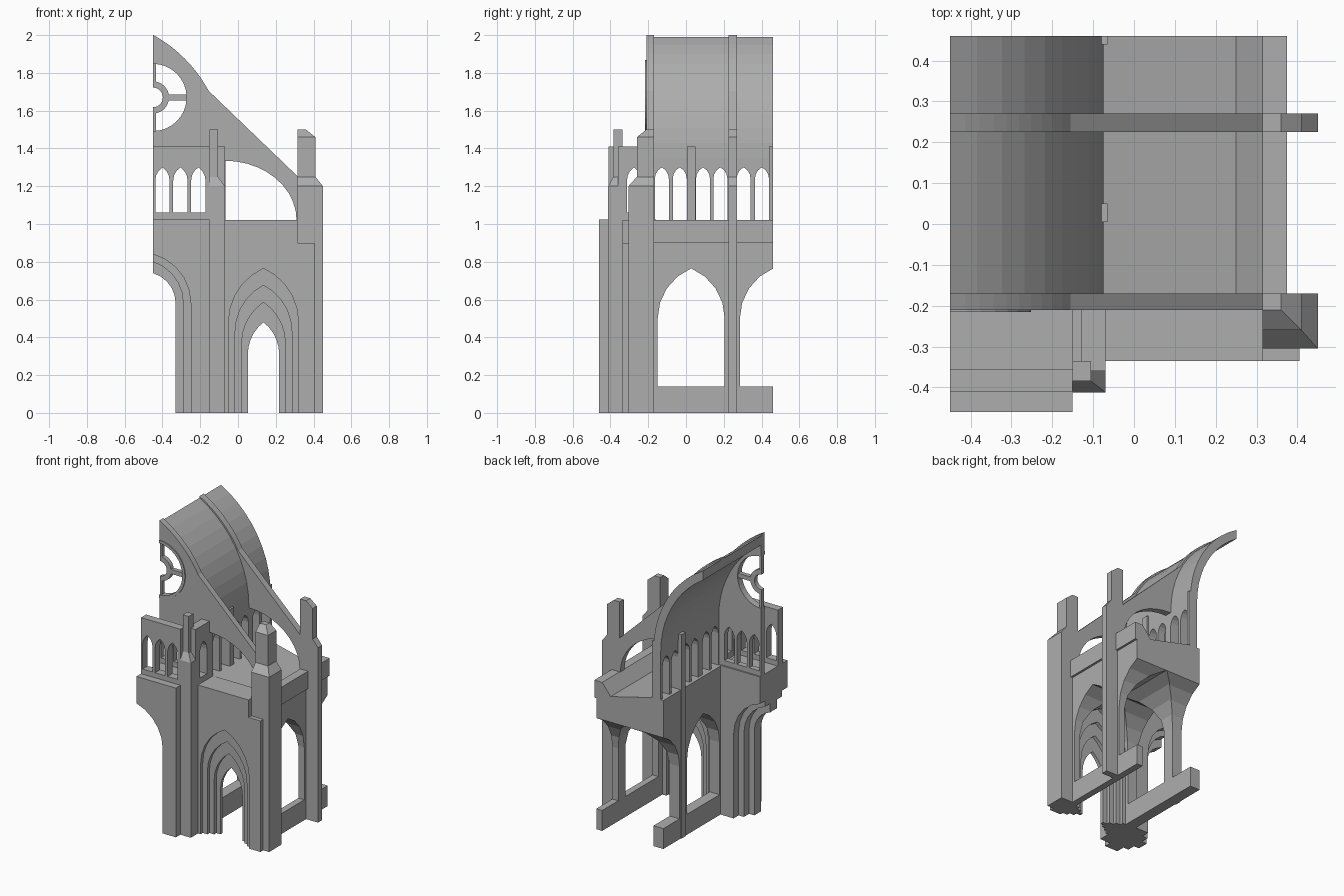
import bpy, bmesh, math

cube = bpy.data.objects.get("Cube")
if cube:
    bpy.data.objects.remove(cube, do_unlink=True)

stone = bpy.data.materials.new("grey_stone")
stone.use_nodes = True
GREY = (0.42, 0.42, 0.42, 1)
stone.diffuse_color = GREY
stone.node_tree.nodes["Principled BSDF"].inputs["Base Color"].default_value = GREY


def make(name, bm):
    bmesh.ops.recalc_face_normals(bm, faces=bm.faces)
    mesh = bpy.data.meshes.new(name)
    bm.to_mesh(mesh)
    bm.free()
    mesh.materials.append(stone)
    obj = bpy.data.objects.new(name, mesh)
    bpy.context.collection.objects.link(obj)
    return obj


def prism(name, pts, axis, a, b):
    """Extrude an outline: (x, z) along y, or (y, z) along x."""
    bm = bmesh.new()
    place = (lambda u, v, t: (u, t, v)) if axis == "y" else (lambda u, v, t: (t, u, v))
    lo = [bm.verts.new(place(u, v, a)) for u, v in pts]
    hi = [bm.verts.new(place(u, v, b)) for u, v in pts]
    bm.faces.new(lo)
    bm.faces.new(hi)
    for i in range(len(pts)):
        j = (i + 1) % len(pts)
        bm.faces.new((lo[i], lo[j], hi[j], hi[i]))
    return make(name, bm)


def taper(name, base, z0, top, z1):
    """Solid between two rectangles given as x0, x1, y0, y1."""
    bm = bmesh.new()
    rings = []
    for (x0, x1, y0, y1), z in ((base, z0), (top, z1)):
        rings.append([bm.verts.new(p) for p in
                      ((x0, y0, z), (x1, y0, z), (x1, y1, z), (x0, y1, z))])
    bm.faces.new(rings[0])
    bm.faces.new(rings[1])
    for i in range(4):
        j = (i + 1) % 4
        bm.faces.new((rings[0][i], rings[0][j], rings[1][j], rings[1][i]))
    return make(name, bm)


def box(name, x0, x1, y0, y1, z0, z1):
    return taper(name, (x0, x1, y0, y1), z0, (x0, x1, y0, y1), z1)


def arch(c, w, z0, spring, apex, n=4):
    """Pointed arch outline with centre c and half width w."""
    h = apex - spring
    r = (w * w + h * h) / (2 * w)
    end = math.atan2(h, r - w)
    side = [(w - r + r * math.cos(end * i / n), spring + r * math.sin(end * i / n))
            for i in range(n + 1)]
    return ([(c - w, z0), (c + w, z0)] + [(c + x, z) for x, z in side]
            + [(c - x, z) for x, z in reversed(side[:-1])])


def cut(obj, pts, axis):
    cutter = prism("cutter", pts, axis, -1, 1)
    cutter.hide_render = True
    mod = obj.modifiers.new("opening", "BOOLEAN")
    mod.operation = "DIFFERENCE"
    mod.solver = "EXACT"
    mod.object = cutter
    bpy.context.view_layer.objects.active = obj
    bpy.ops.object.modifier_apply(modifier=mod.name)
    bpy.data.objects.remove(cutter, do_unlink=True)


def curve(r, end_x=None, n=10):
    """Nave vault arc from the crown at x = -0.45 downwards."""
    cx, cz = -0.809, 1.35
    a0 = math.acos((-0.45 - cx) / r)
    a1 = 0 if end_x is None else math.acos((end_x - cx) / r)
    return [(cx + r * math.cos(a0 + (a1 - a0) * i / n),
             cz + r * math.sin(a0 + (a1 - a0) * i / n)) for i in range(n + 1)]


def half_ring(name, r0, r1, y0, y1, n=16):
    pts = []
    for r, order in ((r1, range(n + 1)), (r0, range(n, -1, -1))):
        for i in order:
            t = math.pi * (i / n - 0.5)
            pts.append((-0.45 + r * math.cos(t), 1.67 + r * math.sin(t)))
    return prism(name, pts, "y", y0, y1)


# Nave vault and upper wall with lancets
vault = prism("nave_vault", curve(0.734) + [(-0.075, 1.02), (-0.13, 1.02)]
              + curve(0.679)[::-1], "y", -0.17, 0.46)
for c in (-0.128, -0.033, 0.09, 0.182, 0.305, 0.402):
    cut(vault, arch(c, 0.037, 0.99, 1.24, 1.3, 3), "x")
for y0, y1 in ((0.005, 0.05), (0.44, 0.46)):
    box("nave_pilaster", -0.08, -0.065, y0, y1, 1.02, 1.41)
box("nave_shaft", -0.155, -0.125, 0.225, 0.27, 0, 1.4)

# Front gable and flying buttresses
rake = curve(0.744, -0.155) + [(0.318, 1.25), (0.318, 1.02), (0.31, 1.02)]
opening = [(-0.07 + 0.38 * math.cos(t), 1.02 + 0.315 * math.sin(t))
           for t in (math.pi / 2 * i / 10 for i in range(1, 11))]
gable = prism("front_gable", rake + opening + [(-0.07, 1.02), (-0.45, 1.02)],
              "y", -0.21, -0.17)
prism("rear_flying_buttress", rake + opening + curve(0.715)[::-1], "y", 0.225, 0.27)

# Gallery in front of the gable
gallery = box("gallery_front", -0.45, -0.15, -0.41, -0.355, 1.02, 1.41)
for wall in (gallery, gable):
    for c in (-0.4, -0.305, -0.21):
        cut(wall, arch(c, 0.038, 1.06, 1.23, 1.3, 3), "y")
gallery_side = box("gallery_side", -0.13, -0.07, -0.36, -0.21, 1.02, 1.41)
cut(gallery_side, arch(-0.275, 0.038, 1.06, 1.23, 1.3, 3), "x")

# Rose window
cut(gable, [(-0.45 + 0.185 * math.cos(t), 1.67 + 0.185 * math.sin(t))
            for t in (math.tau * i / 32 for i in range(32))], "y")
half_ring("rose_rim", 0.178, 0.198, -0.216, -0.17)
half_ring("rose_hub", 0.052, 0.085, -0.205, -0.175)
box("rose_spoke", -0.37, -0.268, -0.205, -0.175, 1.655, 1.685)
for z in (1.487, 1.75):
    box("rose_upright", -0.45, -0.435, -0.205, -0.175, z, z + 0.105)

# Main portal, stepped inwards from both faces
STEPS = ((0.2, 0.84), (0.16, 0.8), (0.12, 0.74))
depths = (-0.46, -0.4, -0.345, -0.27, -0.215, -0.16)
for i in range(5):
    w, apex = STEPS[2 - abs(i - 2)]
    slab = prism("main_portal", [(-0.45, 0), (-0.15, 0), (-0.15, 1.025), (-0.45, 1.025)],
                 "y", depths[i], depths[i + 1])
    cut(slab, arch(-0.45, w, -0.1, 0.58, apex, 5), "y")

# Aisle door, stepped inwards from both faces
DOORS = ((0.185, 0.48, 0.765), (0.15, 0.43, 0.675), (0.115, 0.37, 0.585), (0.083, 0.31, 0.48))
front = [(-0.07, 0), (0.405, 0), (0.405, 0.9), (0.315, 0.9), (0.315, 1.02), (-0.07, 1.02)]
step = 0.165 / 7
for i in range(7):
    w, spring, apex = DOORS[3 - abs(i - 3)]
    slab = prism("aisle_door", front, "y", -0.335 + i * step, -0.335 + (i + 1) * step)
    cut(slab, arch(0.135, w, -0.1, spring, apex, 5), "y")

# Groin-vaulted aisle with piers, sills and valley roof
aisle = prism("aisle", [(-0.15, 0), (0.36, 0), (0.36, 0.9), (0.375, 0.9), (0.375, 1.02),
                        (0.315, 1.02), (0.25, 0.94), (-0.075, 1.02), (-0.15, 1.02)],
              "y", -0.17, 0.46)
cut(aisle, arch(0.12, 0.195, -0.1, 0.5, 0.765), "y")
for c in (0.0275, 0.4625):
    cut(aisle, arch(c, 0.1775, 0.14, 0.5, 0.765), "x")

# Outer buttresses with pinnacles: base front, shaft front, cap front, back
for label, yb, ys, yc, y1 in (("front", -0.305, -0.26, -0.21, -0.17),
                              ("rear", 0.225, 0.225, 0.225, 0.27)):
    shaft = (0.315, 0.41, ys, y1)
    box(label + "_buttress", 0.315, 0.45, yb, y1, 0, 1.2)
    taper(label + "_buttress_slope", (0.315, 0.45, yb, y1), 1.2, shaft, 1.25)
    box(label + "_pinnacle", *shaft, 1.25, 1.46)
    taper(label + "_pinnacle_cap", shaft, 1.46, (0.315, 0.36, yc, y1), 1.5)

# Pier between portal and aisle, with its pinnacle
box("portal_pier_core", -0.15, -0.07, -0.335, -0.17, 0, 1.02)
box("portal_pier", -0.15, -0.07, -0.412, -0.335, 0, 1.2)
taper("portal_pier_slope", (-0.15, -0.07, -0.412, -0.335), 1.2,
      (-0.15, -0.105, -0.385, -0.335), 1.25)
box("portal_pinnacle", -0.15, -0.105, -0.385, -0.335, 1.25, 1.5)
